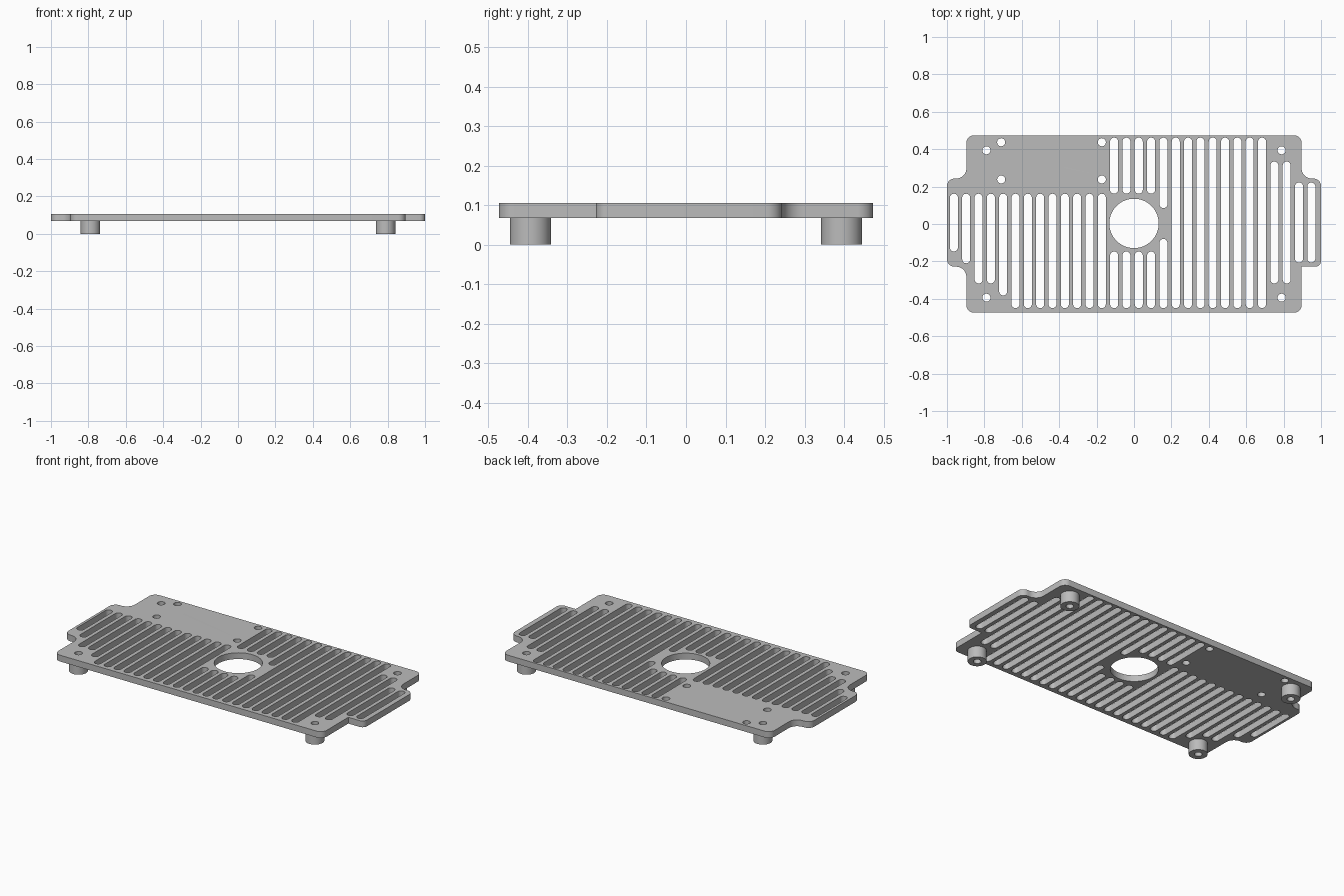
import bpy, bmesh, math
from mathutils import Vector

cube = bpy.data.objects.get("Cube")
if cube:
    bpy.data.objects.remove(cube, do_unlink=True)

grey = bpy.data.materials.new("plain_grey")
grey.use_nodes = True
colour = (0.5, 0.5, 0.5, 1)
grey.diffuse_color = colour
grey.node_tree.nodes["Principled BSDF"].inputs["Base Color"].default_value = colour


def arc(cx, cy, r, start, sweep, n):
    return [(cx + r * math.cos(start + sweep * i / n),
             cy + r * math.sin(start + sweep * i / n)) for i in range(n + 1)]


def circle(cx, cy, r, n=40):
    return arc(cx, cy, r, 0, math.tau, n)[:-1]


def slot(x, low, high, r):
    """Upright slot with round ends."""
    return (arc(x, high - r, r, 0, math.pi, 12)
            + arc(x, low + r, r, math.pi, math.pi, 12))


def rounded(corners, n=8):
    """Outline of right-angled corners (x, y, radius), convex or concave."""
    pts = []
    for i, (x, y, r) in enumerate(corners):
        p = Vector((x, y))
        a = (Vector(corners[i - 1][:2]) - p).normalized()
        b = (Vector(corners[(i + 1) % len(corners)][:2]) - p).normalized()
        if r == 0:
            pts.append((x, y))
            continue
        centre = p + (a + b) * r
        for k in range(n + 1):
            t = math.pi / 2 * k / n
            q = centre - b * r * math.cos(t) - a * r * math.sin(t)
            pts.append((q.x, q.y))
    return pts


def extruded(name, loops, bottom, top):
    """Fill the first loop, leave the others open, and give it thickness."""
    curve = bpy.data.curves.new(name, 'CURVE')
    curve.dimensions = '2D'
    curve.fill_mode = 'BOTH'
    curve.extrude = (top - bottom) / 2
    for pts in loops:
        spline = curve.splines.new('POLY')
        spline.points.add(len(pts) - 1)
        for point, (x, y) in zip(spline.points, pts):
            point.co = (x, y, 0, 1)
        spline.use_cyclic_u = True
    temp = bpy.data.objects.new(name + "_outline", curve)
    bpy.context.collection.objects.link(temp)
    mesh = bpy.data.meshes.new_from_object(
        temp.evaluated_get(bpy.context.evaluated_depsgraph_get()))
    bpy.data.objects.remove(temp, do_unlink=True)
    bpy.data.curves.remove(curve)

    bm = bmesh.new()
    bm.from_mesh(mesh)
    bmesh.ops.remove_doubles(bm, verts=bm.verts, dist=0.0002)
    bmesh.ops.translate(bm, verts=bm.verts, vec=(0, 0, (top + bottom) / 2))
    bmesh.ops.recalc_face_normals(bm, faces=bm.faces)
    bm.to_mesh(mesh)
    bm.free()
    mesh.name = name
    mesh.materials.clear()
    mesh.materials.append(grey)
    obj = bpy.data.objects.new(name, mesh)
    bpy.context.collection.objects.link(obj)
    bpy.ops.object.select_all(action='DESELECT')
    obj.select_set(True)
    bpy.context.view_layer.objects.active = obj
    bpy.ops.object.shade_smooth_by_angle(angle=math.radians(30))
    return obj


PLATE_LOW, PLATE_TOP = 0.068, 0.106
HOLE, FOOT = 0.0215, 0.052
W, D, TAB_BACK, TAB_FRONT = 0.896, 0.474, 0.243, -0.228

# Plate outline with a tab on each side
outline = rounded([
    (-W, -D, 0.04), (W, -D, 0.04),
    (W, TAB_FRONT, 0), (1, TAB_FRONT, 0.03), (1, TAB_BACK, 0.04),
    (W, TAB_BACK, 0.055), (W, D, 0.04), (-W, D, 0.04),
    (-W, TAB_BACK, 0.055), (-1, TAB_BACK, 0.04),
    (-1, TAB_FRONT, 0.04), (-W, TAB_FRONT, 0.055)])

# Vent slots: (count, list of (low, high)) from the right tab to the left tab
FRONT, BACK, MID = -0.45, 0.462, 0.162
groups = [
    (1, [(-0.147, MID)]),
    (1, [(-0.21, MID)]),
    (2, [(-0.318, MID)]),
    (1, [(-0.382, MID)]),
    (8, [(FRONT, MID)]),
    (4, [(FRONT, -0.147), (MID, BACK)]),
    (1, [(FRONT, -0.08), (0.085, BACK)]),
    (8, [(FRONT, BACK)]),
    (2, [(-0.318, 0.334)]),
    (2, [(-0.206, 0.222)])]
holes = [circle(0, 0.003, 0.132, 64)]
x = -0.963
for count, spans in groups:
    for _ in range(count):
        holes += [slot(x, low, high, HOLE) for low, high in spans]
        x += 0.0659

# Mounting holes in the solid area, and screw holes above the feet
holes += [circle(px, py, HOLE) for px in (-0.71, -0.172) for py in (0.437, 0.238)]
feet = [(sx * 0.789, sy * 0.394) for sx in (-1, 1) for sy in (-1, 1)]
holes += [circle(px, py, HOLE) for px, py in feet]
extruded("vented_plate", [outline] + holes, PLATE_LOW, PLATE_TOP)

# Hollow round feet
for px, py in feet:
    name = ("front" if py < 0 else "back") + ("_right" if px < 0 else "_left") + "_foot"
    extruded(name, [circle(px, py, FOOT), circle(px, py, HOLE)], 0, PLATE_LOW)
